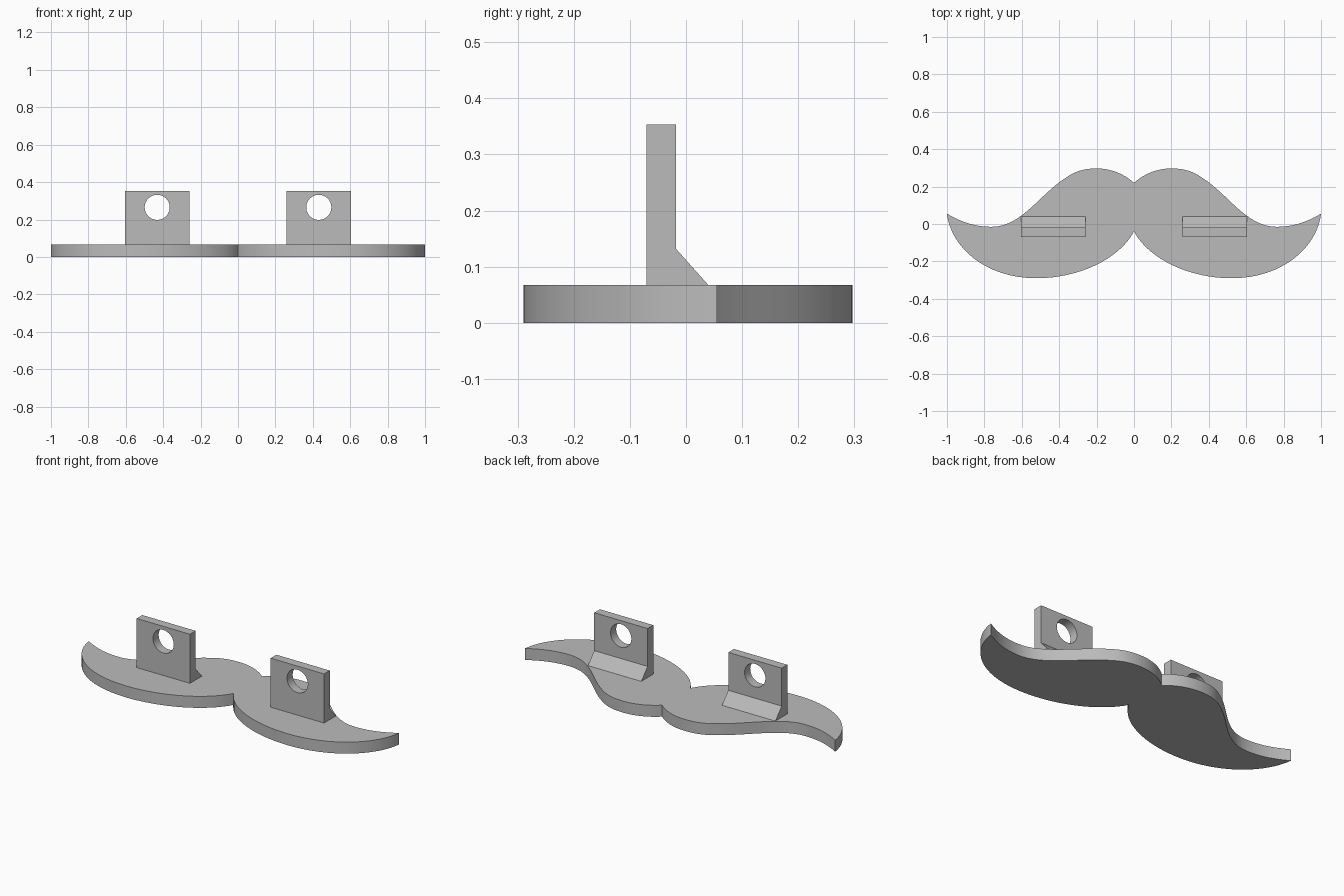
import bpy
import bmesh
import math
from mathutils import Vector
from mathutils.geometry import interpolate_bezier

cube = bpy.data.objects.get("Cube")
if cube:
    bpy.data.objects.remove(cube, do_unlink=True)

grey = bpy.data.materials.new("plain grey")
grey.use_nodes = True
grey.diffuse_color = (0.5, 0.5, 0.5, 1)
grey.node_tree.nodes["Principled BSDF"].inputs["Base Color"].default_value = (0.5, 0.5, 0.5, 1)

THICK = 0.067


def extruded(name, points, offset):
    """Solid made by extruding a closed outline along an offset."""
    bm = bmesh.new()
    face = bm.faces.new([bm.verts.new(p) for p in points])
    swept = bmesh.ops.extrude_face_region(bm, geom=[face])["geom"]
    bmesh.ops.translate(bm, vec=offset, verts=[v for v in swept if isinstance(v, bmesh.types.BMVert)])
    bmesh.ops.recalc_face_normals(bm, faces=bm.faces)
    mesh = bpy.data.meshes.new(name)
    bm.to_mesh(mesh)
    bm.free()
    mesh.materials.append(grey)
    obj = bpy.data.objects.new(name, mesh)
    bpy.context.collection.objects.link(obj)
    return obj


def smooth(obj):
    bpy.ops.object.select_all(action="DESELECT")
    obj.select_set(True)
    bpy.context.view_layer.objects.active = obj
    bpy.ops.object.shade_smooth_by_angle(angle=math.radians(30))


# Moustache plate: Bezier outline of the left half, mirrored
segments = [
    [(0, .22), (.05, .265), (.12, .297), (.2, .297)],
    [(.2, .297), (.26, .297), (.31, .285), (.36, .25)],
    [(.36, .25), (.5, .165), (.6, -.015), (.76, -.015)],
    [(.76, -.015), (.86, -.015), (.93, .015), (1, .055)],
    [(1, .055), (.98, -.12), (.8, -.29), (.52, -.29)],
    [(.52, -.29), (.3, -.29), (.08, -.19), (0, -.04)],
]
half = []
for seg in segments:
    half += interpolate_bezier(*[Vector((x, y, 0)) for x, y in seg], 17)[:-1]
half.append(Vector((0, -.04, 0)))
mirrored = [Vector((-p.x, p.y, 0)) for p in reversed(half[1:-1])]
plate = extruded("moustache_plate", half + mirrored, (0, 0, THICK))
smooth(plate)

# Upright lugs: sloped foot at the back, round hole through the top
lug_profile = [(-.07, .06), (.04, .06), (.04, THICK), (-.018, .132), (-.018, .353), (-.07, .353)]
for side, x in (("left", .432), ("right", -.432)):
    lug = extruded(side + "_lug", [(x - .172, y, z) for y, z in lug_profile], (.344, 0, 0))
    circle = [(x + .067 * math.cos(a), -.2, .265 + .067 * math.sin(a))
              for a in (i * math.tau / 48 for i in range(48))]
    cutter = extruded(side + "_hole_cutter", circle, (0, .4, 0))
    cutter.hide_render = True
    cut = lug.modifiers.new("hole", "BOOLEAN")
    cut.operation = "DIFFERENCE"
    cut.solver = "EXACT"
    cut.object = cutter
    smooth(lug)
    bpy.ops.object.modifier_apply(modifier="hole")
    bpy.data.objects.remove(cutter, do_unlink=True)
    smooth(lug)
